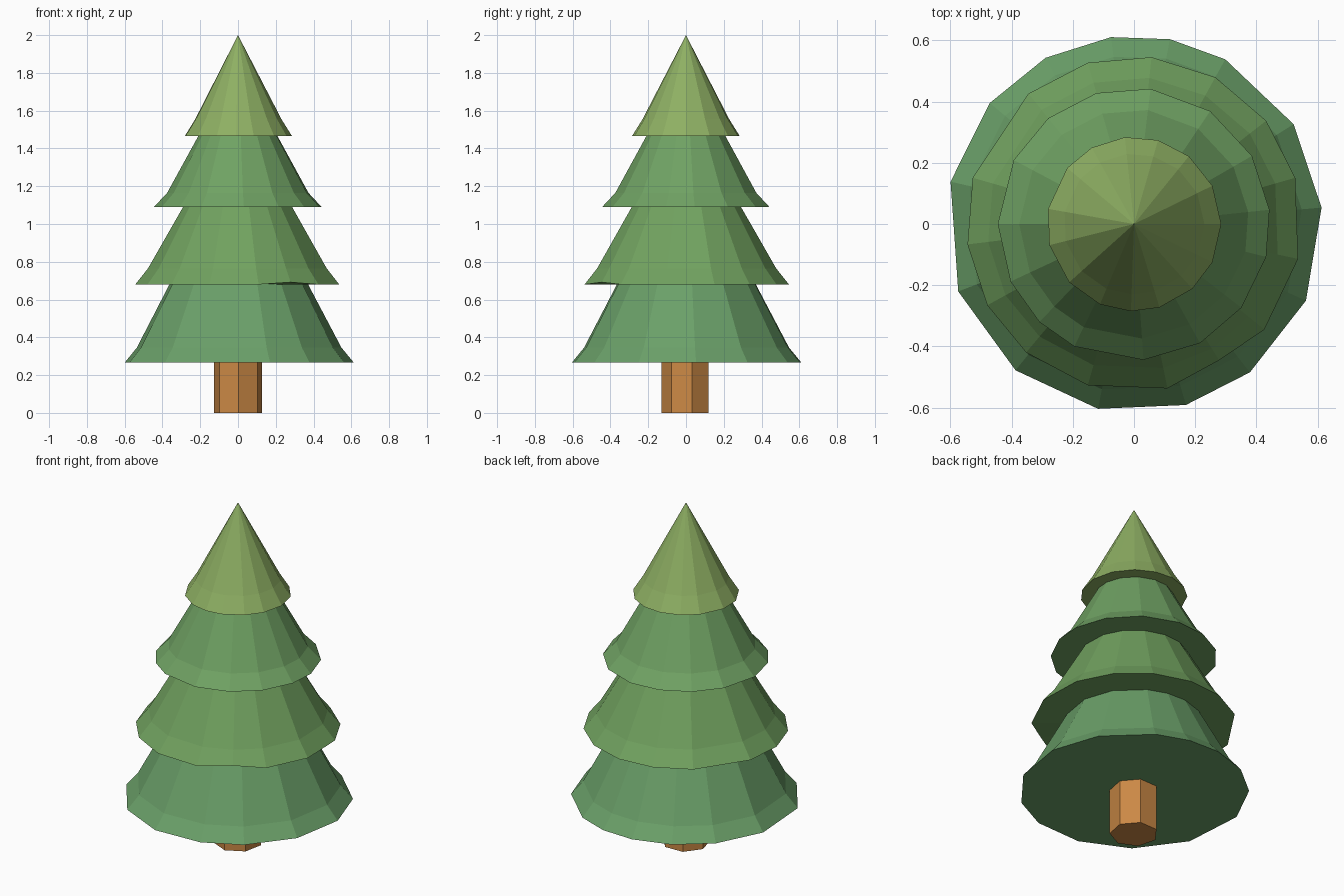
import bpy, bmesh
from math import sin, cos, radians

if "Cube" in bpy.data.objects:
    bpy.data.objects.remove(bpy.data.objects["Cube"])


def material(name, rgb):
    m = bpy.data.materials.new(name)
    m.diffuse_color = (*rgb, 1)
    m.use_nodes = True
    m.node_tree.nodes["Principled BSDF"].inputs["Base Color"].default_value = m.diffuse_color
    return m


def lathe(name, angles, profile, mat, dents={}):
    """Flat-faced shell through (radius, z) rings; radius 0 makes a tip, dents
    maps (ring, side) to a (radius, z) that replaces the regular value."""
    bm = bmesh.new()
    rings = []
    for k, (r, z) in enumerate(profile):
        if r == 0:
            rings.append([bm.verts.new((0, 0, z))] * len(angles))
            continue
        ring = []
        for i, a in enumerate(angles):
            rr, zz = dents.get((k, i), (r, z))
            ring.append(bm.verts.new((rr * cos(radians(a)), rr * sin(radians(a)), zz)))
        rings.append(ring)
    n = len(angles)
    for low, high in zip(rings, rings[1:]):
        for i in range(n):
            j = (i + 1) % n
            corners = [low[i], low[j], high[j], high[i]]
            bm.faces.new(list(dict.fromkeys(corners)))
    bmesh.ops.recalc_face_normals(bm, faces=bm.faces)
    mesh = bpy.data.meshes.new(name)
    bm.to_mesh(mesh)
    bm.free()
    mesh.materials.append(mat)
    obj = bpy.data.objects.new(name, mesh)
    bpy.context.collection.objects.link(obj)
    return obj


bark = material("bark", (0.60, 0.25, 0.06))
deep_green = material("deep_green", (0.145, 0.35, 0.14))
mid_green = material("mid_green", (0.165, 0.36, 0.115))
upper_green = material("upper_green", (0.16, 0.36, 0.125))
tip_green = material("tip_green", (0.27, 0.43, 0.125))

# Seven-sided trunk
lathe("trunk", [14.6 + 360 / 7 * i for i in range(7)],
      [(0, 0), (0.13, 0), (0.13, 0.275)], bark)

# Foliage tiers: underside, flared rim, knee, then the sloping side
lathe("bottom_tier",
      [5, 32, 61, 79, 97, 118, 140, 167, 201, 231, 259, 286, 308, 336],
      [(0, 0.267), (0.615, 0.267), (0.55, 0.345), (0.37, 0.685)], deep_green)

lathe("lower_middle_tier",
      [16, 38, 61, 84, 106, 129, 164, 187, 209, 230, 254, 281.5, 302, 321, 348],
      [(0.34, 0.68), (0.548, 0.68), (0.48, 0.765), (0.29, 1.095)], mid_green,
      dents={(1, 12): (0.525, 0.692)})

lathe("upper_middle_tier",
      [6, 30, 56, 83, 106, 129, 152, 180, 205, 226, 244, 274, 299, 322, 346],
      [(0.26, 1.09), (0.445, 1.09), (0.375, 1.165), (0.205, 1.475)], upper_green)

lathe("top_tier",
      [0, 26, 51, 74, 96, 119, 140, 170, 194, 222, 247, 268, 287, 312, 334],
      [(0.18, 1.467), (0.285, 1.467), (0.23, 1.555), (0, 2.0)], tip_green)
